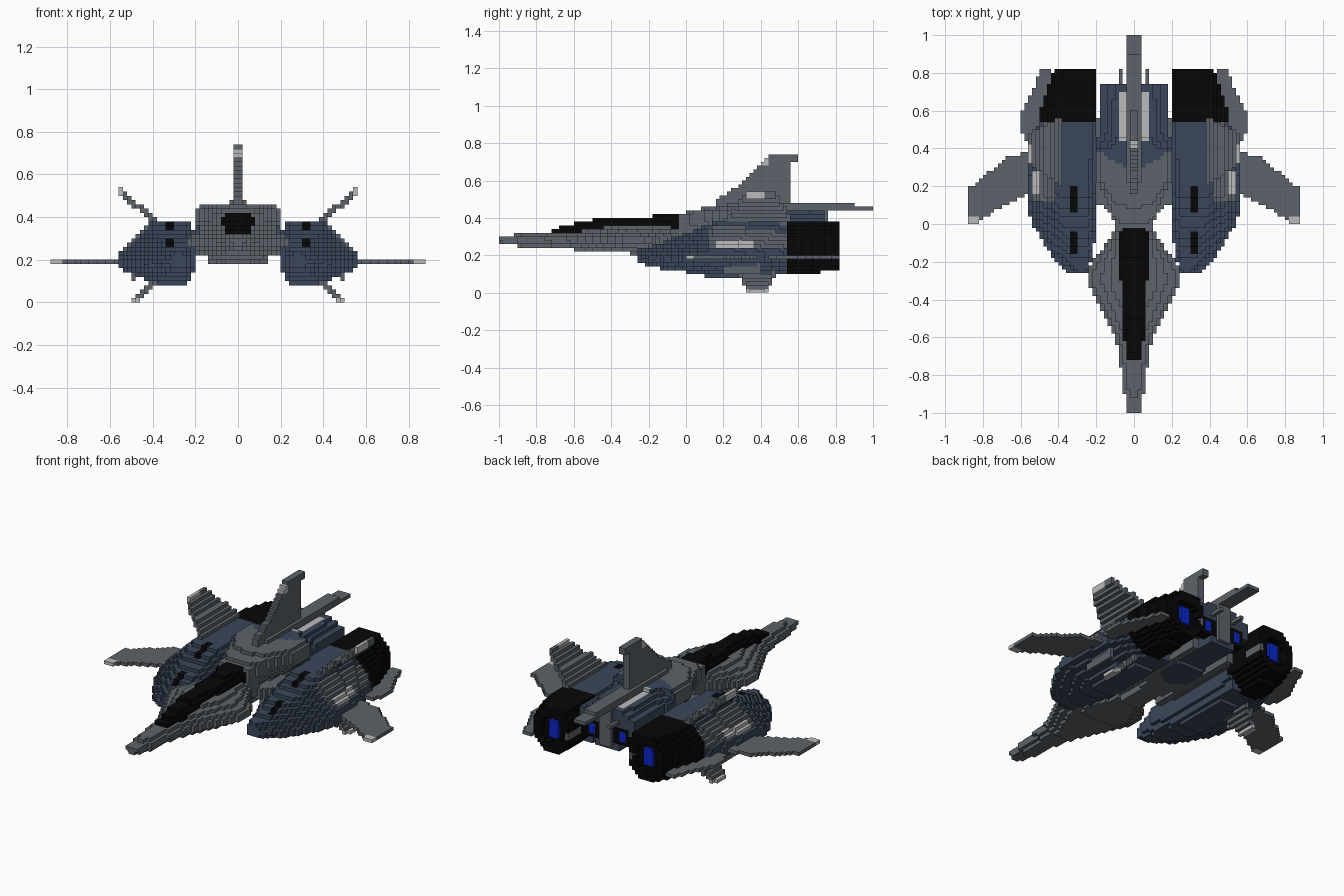
import bpy, bmesh, math

if "Cube" in bpy.data.objects:
    bpy.data.objects.remove(bpy.data.objects["Cube"])

V = 0.02            # block size
vox = {}            # (i, j, k) -> part name, right half only (i >= 0)
GREY, BLUE = (.108, .125, .142, 1), (.044, .062, .1, 1)
LIGHT, BLACK, GLOW = (.5, .5, .5, 1), (.002, .002, .002, 1), (.003, .02, .6, 1)


def fill(part, x, y, z, test=lambda x, y, z: True):
    """Set every block in a box that passes the test (part None carves)."""
    r = lambda a: range(round(a[0] / V), round(a[1] / V))
    for i in r(x):
        for j in r(y):
            for k in r(z):
                if test((i + .5) * V, (j + .5) * V, (k + .5) * V):
                    if part:
                        vox[i, j, k] = part
                    else:
                        vox.pop((i, j, k), None)


def repaint(old, new, test):
    for (i, j, k), p in list(vox.items()):
        if p == old and test((i + .5) * V, (j + .5) * V, (k + .5) * V):
            vox[i, j, k] = new


def in_poly(poly, u, v):
    c = False
    for (a, b), (d, e) in zip(poly, poly[1:] + poly[:1]):
        if (b > v) != (e > v) and u < (d - a) * (v - b) / (e - b) + a:
            c = not c
    return c


def lerp_keys(keys, y):
    for a, b in zip(keys, keys[1:]):
        if a[0] <= y <= b[0]:
            t = (y - a[0]) / (b[0] - a[0])
            return [p + (q - p) * t for p, q in zip(a[1:], b[1:])]


def loft(part, keys, prof):
    """Sweep a unit profile along y; keys are (y, x_in, x_out, z_low, z_high)."""
    def test(x, y, z):
        s = lerp_keys(keys, y)
        return bool(s) and in_poly(prof, (x - s[0]) / (s[1] - s[0]), (z - s[2]) / (s[3] - s[2]))
    fill(part, (0, .7), (keys[0][0], keys[-1][0]), (0, .8), test)


def slant_fin(part, root, tip, ry, ty):
    """Thin fin from root (x, z) to tip (x, z), chord interpolated from ry to ty."""
    def test(x, y, z):
        t = (x - root[0]) / (tip[0] - root[0])
        return (0 <= t <= 1 and abs(z - root[1] - t * (tip[1] - root[1])) < .0175
                and ry[0] + t * (ty[0] - ry[0]) < y < ry[1] + t * (ty[1] - ry[1]))
    fill(part, (.2, .7), (0, .9), (0, .6), test)


def column_top(part, x, y, new):
    """Recolour the top block of each column."""
    for i in range(round(x[0] / V), round(x[1] / V)):
        for j in range(round(y[0] / V), round(y[1] / V)):
            ks = [k for k in range(30) if vox.get((i, j, k)) == part]
            if ks:
                vox[i, j, max(ks)] = new


# wings, tailplanes and canted fins
wing = [(.4, .1), (.57, .16), (.82, .02), (.82, 0), (.88, 0), (.88, .2), (.85, .2), (.68, .35), (.57, .38), (.4, .38)]
fill("wings", (.4, .88), (0, .4), (.18, .2), lambda x, y, z: in_poly(wing, x, y))
repaint("wings", "light_panels", lambda x, y, z: x > .83 and y < .05)
tail = [(.4, .43), (.58, .44), (.595, .5), (.595, .6), (.52, .74), (.5, .82), (.45, .82), (.4, .7)]
fill("tailplanes", (.4, .62), (.4, .84), (.18, .2), lambda x, y, z: in_poly(tail, x, y))
slant_fin("upper_fins", (.36, .36), (.57, .53), (.18, .58), (.33, .48))
repaint("upper_fins", "light_panels", lambda x, y, z: x > .54 and y < .42)
slant_fin("lower_fins", (.36, .13), (.49, .005), (.27, .5), (.33, .42))
repaint("lower_fins", "light_panels", lambda x, y, z: z < .03)
fill("nacelle_strakes", (.48, .5), (.2, .4), (.1, .18))

# nacelles with grey shoulders, light side panels and top vents
nac = [(0, .25), (.1, 0), (.5, 0), (.75, .15), (1, .27), (1, .43), (.8, .7), (.55, 1), (.13, 1), (0, .8)]
loft("nacelles", [(-.26, .24, .34, .16, .23), (-.2, .23, .41, .145, .245), (-.1, .21, .48, .12, .28),
                  (0, .2, .54, .11, .315), (.1, .2, .57, .09, .36), (.2, .2, .57, .09, .39),
                  (.43, .2, .53, .09, .39), (.56, .2, .5, .11, .39)], nac)
repaint("nacelles", "nacelle_shoulders", lambda x, y, z: x > .42 and z > .23 and y > .12)
repaint("nacelle_shoulders", "light_panels", lambda x, y, z: x > .43 and .15 < y < .36 and .23 < z < .29)
for y0, y1 in ((-.16, -.04), (.06, .2)):
    column_top("nacelles", (.3, .34), (y0, y1), "vents")

# main engines: octagonal shrouds, hollow nozzle, glowing core
octo = [(0, .3), (.27, 0), (.7, 0), (1, .3), (1, .68), (.7, 1), (.15, 1), (0, .8)]
loft("engines", [(.54, .2, .5, .11, .39), (.62, .2, .49, .11, .39), (.72, .2, .46, .11, .39),
                 (.82, .2, .42, .12, .38)], octo)
disc = lambda r: lambda x, y, z: math.hypot(x - .31, z - .25) < r
fill(None, (.2, .46), (.78, .82), (.1, .4), disc(.08))
fill("engine_glow", (.28, .34), (.76, .8), (.2, .3), disc(.048))

# forward hull with wide chines
chine = [(-.1, 0), (.5, 0), (1, .4), (1, .6), (.42, 1), (-.1, 1)]
loft("forward_hull", [(-1, 0, .035, .265, .302), (-.96, 0, .045, .255, .305), (-.85, 0, .062, .245, .32),
                      (-.7, 0, .075, .235, .33), (-.6, 0, .1, .23, .34), (-.45, 0, .18, .22, .35),
                      (-.3, 0, .25, .21, .36), (-.22, 0, .235, .2, .36), (-.12, 0, .16, .2, .37),
                      (-.04, 0, .11, .19, .39), (.06, 0, .11, .19, .42)], chine)

# central hull, grey ahead and blue behind with sloped sides
body = [(-.1, 0), (.48, 0), (.5, .35), (.8, .5), (1, .7), (1, .95), (.8, 1), (-.1, 1)]
loft("central_hull", [(-.04, 0, .1, .19, .42), (.1, 0, .125, .19, .45), (.24, 0, .2, .19, .46),
                      (.4, 0, .2, .19, .46)], body)
loft("central_hull", [(.4, 0, .2, .19, .46), (.48, 0, .185, .19, .445), (.74, 0, .18, .2, .44)],
     [(-.1, 0), (.48, 0), (.5, .35), (1, .45), (1, .78), (.5, 1), (-.1, 1)])
repaint("central_hull", "rear_hull", lambda x, y, z: y > .27 + .6 * x)
column_top("rear_hull", (.04, .08), (.44, .7), "light_panels")
root = [(.06, .02), (.12, .04), (.18, .1), (.24, .1), (.24, .56), (.06, .56)]
fill("wing_root", (.06, .24), (.0, .56), (.22, .28), lambda x, y, z: in_poly(root, x, y))
fill("belly_rails", (.1, .14), (.06, .66), (.18, .24))

# canopy
loft("canopy", [(-.71, 0, .04, .31, .345), (-.5, 0, .062, .32, .39), (-.3, 0, .07, .33, .402),
                (-.02, 0, .085, .34, .42)], [(-.1, 0), (1, 0), (1, .5), (.6, 1), (-.1, 1)])

# spine, tail boom and vertical fin
loft("spine", [(-.02, 0, .07, .3, .42), (.12, 0, .06, .3, .46), (.3, 0, .04, .3, .48), (.58, 0, .04, .3, .48)],
     [(-.1, 0), (1, 0), (1, .9), (.6, 1), (-.1, 1)])
fill("tail_boom", (0, .04), (.5, .9), (.44, .48))
fill("tail_boom", (0, .04), (.76, 1), (.44, .46))
fin = [(.13, .45), (.2, .52), (.3, .59), (.38, .66), (.45, .74), (.61, .74), (.61, .7), (.57, .7), (.57, .45)]
fill("tail_fin", (0, .02), (.1, .62), (.44, .74), lambda x, y, z: in_poly(fin, y, z))
repaint("tail_fin", "light_panels", lambda x, y, z: .67 < z < .72 and y < .44)

# small centre engines and rear prongs
fill("centre_engines", (.04, .14), (.68, .74), (.24, .34))
fill("engine_glow", (.08, .12), (.72, .74), (.26, .32))
fill("rear_prongs", (.06, .08), (.72, .82), (.36, .38))
fill("rear_prongs", (.2, .22), (.7, .82), (.22, .26))
fill("rear_prongs", (.0, .04), (.7, .76), (.22, .44))

# turn the blocks into mirrored meshes, one object per part, outer faces only
full = {}
for (i, j, k), p in vox.items():
    full[i, j, k] = full[-1 - i, j, k] = p
colours = {"nacelles": BLUE, "rear_hull": BLUE, "light_panels": LIGHT, "vents": BLACK, "engines": BLACK,
           "canopy": BLACK, "centre_engines": BLACK, "engine_glow": GLOW}
mats = {}


def material(c):
    if c not in mats:
        mats[c] = bpy.data.materials.new("paint_%d" % len(mats))
        mats[c].diffuse_color = c
    return mats[c]


for part in sorted(set(full.values())):
    bm, verts = bmesh.new(), {}

    def vert(c):
        if c not in verts:
            verts[c] = bm.verts.new([n * V for n in c])
        return verts[c]
    for c, p in full.items():
        if p != part:
            continue
        for ax in range(3):
            for s in (0, 1):
                n = list(c)
                n[ax] += 2 * s - 1
                if tuple(n) in full:
                    continue
                quad = []
                for a, b in ((0, 0), (1, 0), (1, 1), (0, 1)):
                    q = list(c)
                    q[ax] += s
                    q[(ax + 1) % 3] += a
                    q[(ax + 2) % 3] += b
                    quad.append(vert(tuple(q)))
                bm.faces.new(quad if s else quad[::-1])
    mesh = bpy.data.meshes.new(part)
    bm.to_mesh(mesh)
    bm.free()
    mesh.materials.append(material(colours.get(part, GREY)))
    bpy.context.collection.objects.link(bpy.data.objects.new(part, mesh))

for m in bpy.data.materials:
    if m.users and not m.is_grease_pencil:
        m.use_nodes = True
        m.node_tree.nodes["Principled BSDF"].inputs["Base Color"].default_value = m.diffuse_color
